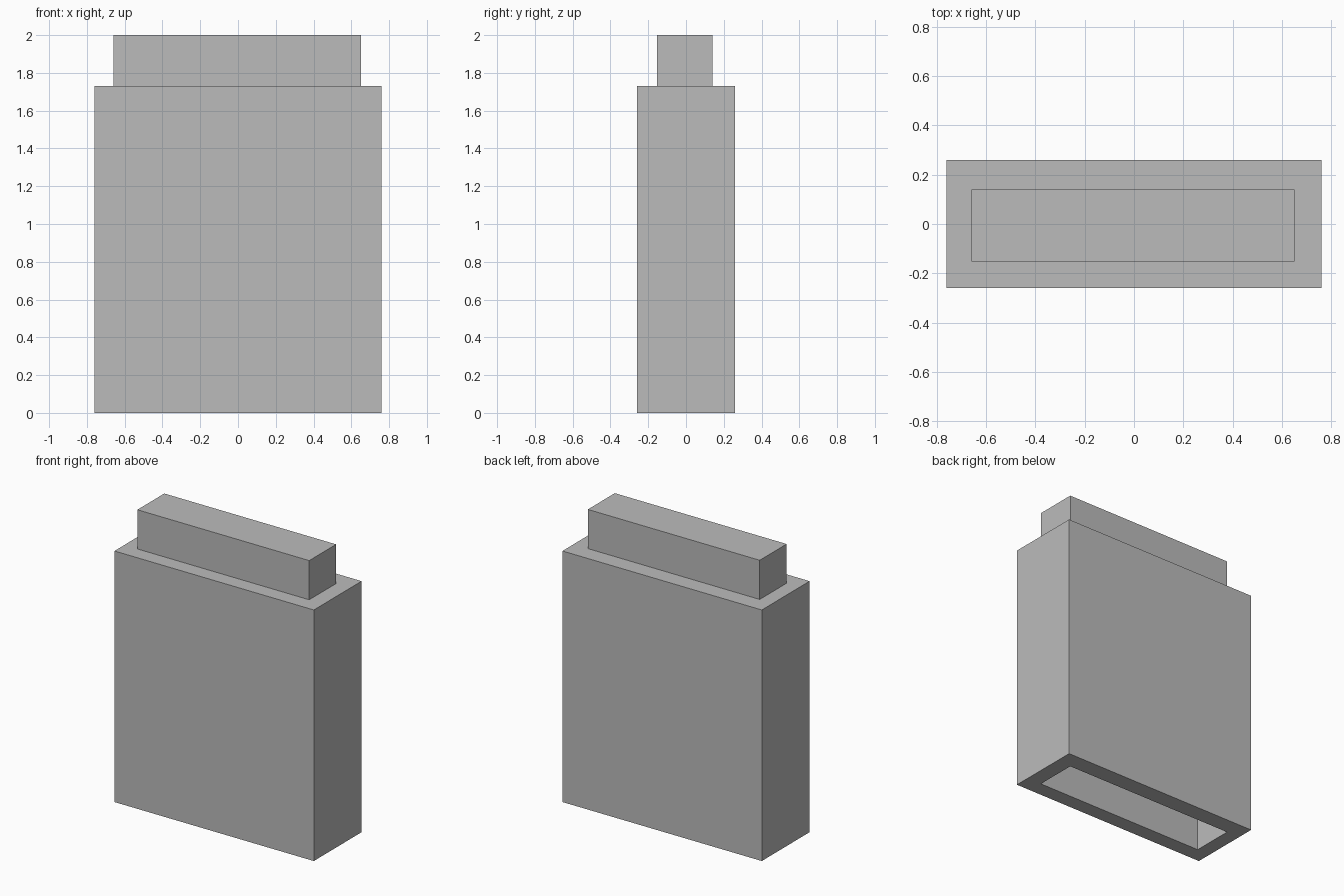
import bpy
import bmesh
from mathutils import Vector

old = bpy.data.objects.get("Cube")
if old:
    bpy.data.objects.remove(old)

grey = bpy.data.materials.new("plain grey")
grey.use_nodes = True
grey.diffuse_color = (0.5, 0.5, 0.5, 1)
grey.node_tree.nodes["Principled BSDF"].inputs["Base Color"].default_value = (0.5, 0.5, 0.5, 1)

HEIGHT = 2.0
SHOULDER = 1.73
SOCKET_DEPTH = 0.28
PLUG_LOW = Vector((-0.66, -0.153, SHOULDER))
PLUG_HIGH = Vector((0.65, 0.14, HEIGHT))


def box_mesh(low, high):
    """Return a bmesh box spanning two opposite corners."""
    bm = bmesh.new()
    bmesh.ops.create_cube(bm, size=1)
    for v in bm.verts:
        v.co = Vector(h if c > 0 else l for c, l, h in zip(v.co, low, high))
    bm.normal_update()
    return bm


def finish(name, bm):
    """Turn a bmesh into a flat-shaded grey object."""
    bmesh.ops.recalc_face_normals(bm, faces=bm.faces)
    mesh = bpy.data.meshes.new(name)
    bm.to_mesh(mesh)
    bm.free()
    mesh.materials.append(grey)
    obj = bpy.data.objects.new(name, mesh)
    bpy.context.collection.objects.link(obj)
    return obj


# Case, with a socket in its underside that matches the plug
case = box_mesh((-0.76, -0.26, 0), (0.76, 0.26, SHOULDER))
floor = min(case.faces, key=lambda f: f.calc_center_median().z)
bmesh.ops.inset_individual(case, faces=[floor], thickness=0.1)
for v in floor.verts:
    v.co.x = PLUG_HIGH.x if v.co.x > 0 else PLUG_LOW.x
    v.co.y = PLUG_HIGH.y if v.co.y > 0 else PLUG_LOW.y
socket = bmesh.ops.extrude_discrete_faces(case, faces=[floor])["faces"][0]
for v in socket.verts:
    v.co.z = SOCKET_DEPTH
finish("case", case)

# Plug on top of the case
finish("plug", box_mesh(PLUG_LOW, PLUG_HIGH))
